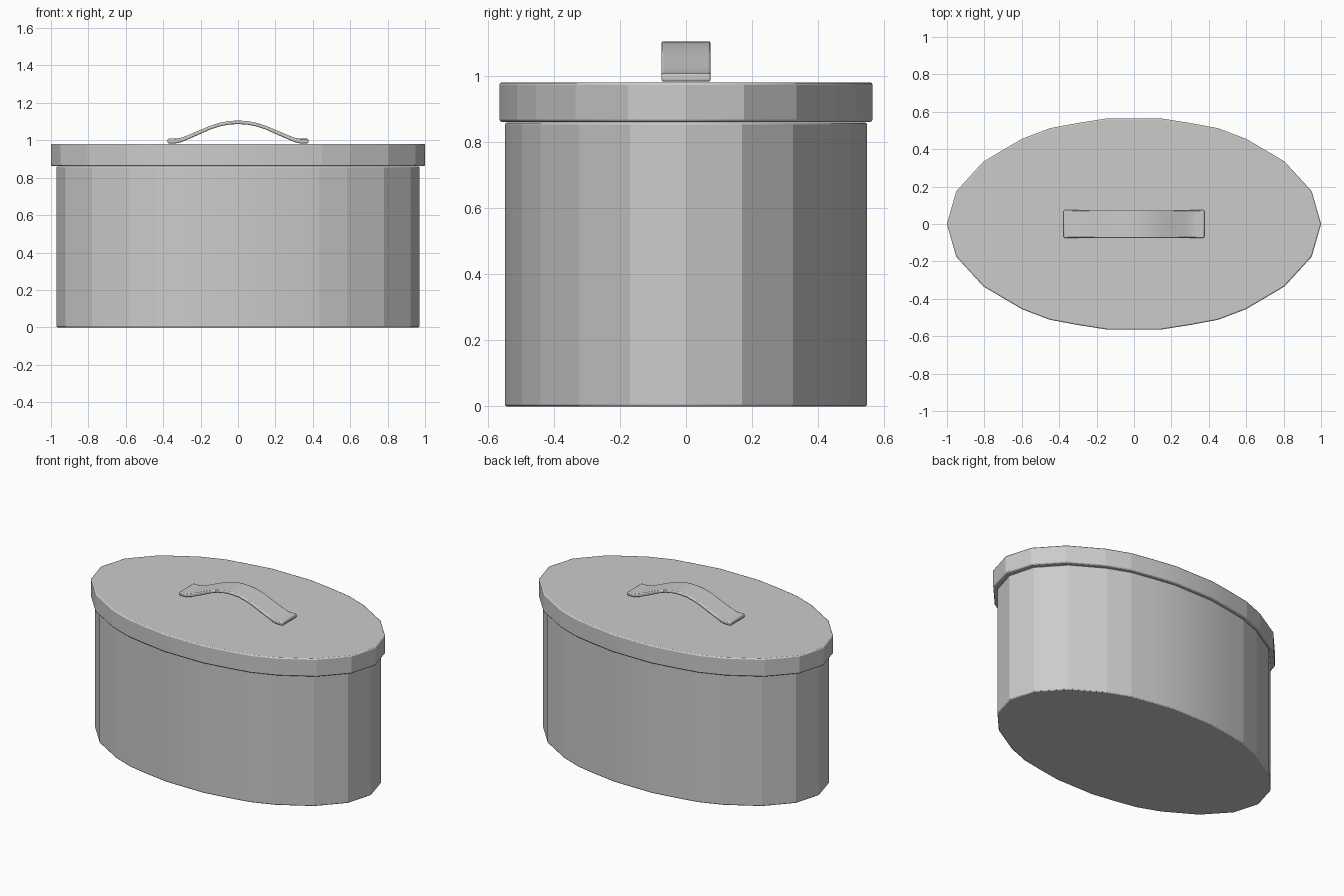
import bpy, bmesh
from mathutils import Vector

if "Cube" in bpy.data.objects:
    bpy.data.objects.remove(bpy.data.objects["Cube"])

# Quarter outline of the faceted oval (mirrored into a full ring)
QUARTER = [(1.0, 0.0), (0.95, 0.175), (0.805, 0.334), (0.60, 0.455),
           (0.45, 0.512), (0.30, 0.54), (0.14, 0.565)]


def oval_ring(sx, sy):
    half = QUARTER + [(-x, y) for x, y in reversed(QUARTER)]
    full = half + [(x, -y) for x, y in reversed(half[1:-1])]
    return [(x * sx, y * sy) for x, y in full]


def finish(name, bm, bevel, angle):
    bmesh.ops.recalc_face_normals(bm, faces=bm.faces[:])
    mesh = bpy.data.meshes.new(name)
    bm.to_mesh(mesh)
    bm.free()
    ob = bpy.data.objects.new(name, mesh)
    bpy.context.collection.objects.link(ob)
    mod = ob.modifiers.new("soft_edges", 'BEVEL')
    mod.width, mod.segments = bevel, 2
    mod.limit_method, mod.angle_limit = 'ANGLE', 1.05
    bpy.ops.object.select_all(action='DESELECT')
    ob.select_set(True)
    bpy.context.view_layer.objects.active = ob
    bpy.ops.object.shade_smooth_by_angle(angle=angle)
    return ob


def extruded(name, outline, offset, bevel, angle):
    bm = bmesh.new()
    base = bm.faces.new([bm.verts.new(p) for p in outline])
    ext = bmesh.ops.extrude_face_region(bm, geom=[base], use_keep_orig=True)
    verts = [g for g in ext["geom"] if isinstance(g, bmesh.types.BMVert)]
    bmesh.ops.translate(bm, verts=verts, vec=Vector(offset))
    return finish(name, bm, bevel, angle)


# Oval pot body
extruded("body", [(x, y, 0) for x, y in oval_ring(0.97, 0.97)],
         (0, 0, 0.86), 0.006, 0.17)

# Overhanging lid
extruded("lid", [(x, y, 0.862) for x, y in oval_ring(1, 1)],
         (0, 0, 0.119), 0.007, 0.17)

# Arched strap handle with flat feet
TOP = [(0.0, 1.106), (0.05, 1.103), (0.10, 1.093), (0.15, 1.077),
       (0.21, 1.052), (0.27, 1.026), (0.31, 1.012), (0.33, 1.009), (0.376, 1.009)]
BOTTOM = [(0.0, 1.087), (0.05, 1.084), (0.10, 1.074), (0.15, 1.057),
          (0.21, 1.030), (0.27, 1.004), (0.31, 0.988), (0.33, 0.984), (0.376, 0.984)]


def mirrored(pts):
    return [(-x, z) for x, z in reversed(pts[1:])] + pts


side = mirrored(TOP) + mirrored(BOTTOM)[::-1]
extruded("handle", [(x, -0.0745, z) for x, z in side],
         (0, 0.149, 0), 0.006, 0.6)
